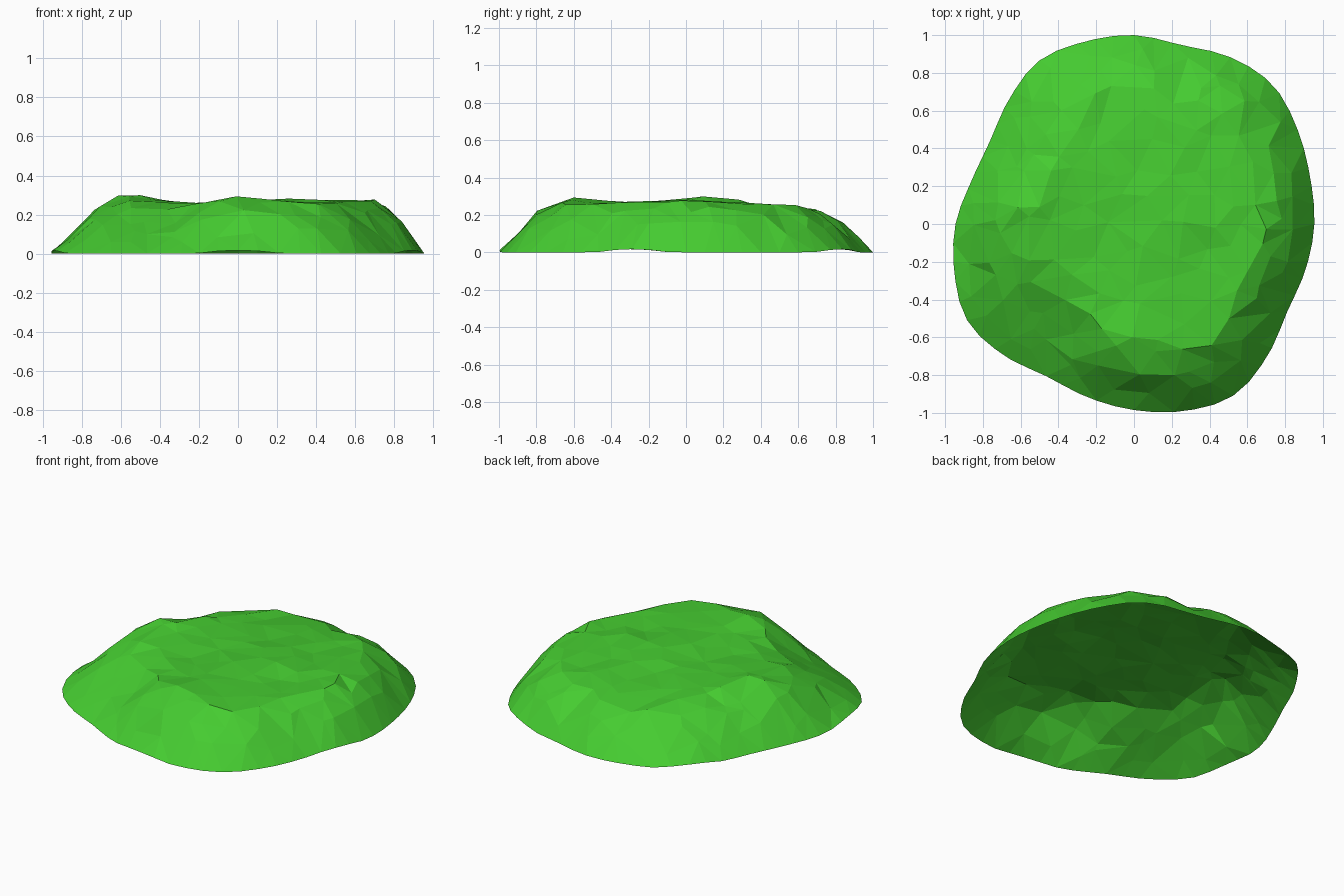
import bpy
import math
import random
from mathutils import Vector, geometry

random.seed(4)

if "Cube" in bpy.data.objects:
    bpy.data.objects.remove(bpy.data.objects["Cube"], do_unlink=True)

# Rim radius every 15 degrees, counter-clockwise from +x
RIM = [.955, .965, 1, 1.04, 1.02, .98, 1, 1, 1, .935, .88, .89,
       .945, .985, 1.02, .98, .93, .95, .985, 1.025, 1.05, .995, .935, .94]
# Every 45 degrees: where the slope meets the plateau, as a fraction of the
# radius, the height there, and the share of it reached halfway up the slope
BRINK = [.76, .74, .74, .66, .66, .54, .6, .74]
BRINK_HEIGHT = [.265, .25, .22, .255, .27, .245, .27, .26]
MIDWAY = [.64, .64, .68, .54, .7, .52, .78, .54]
CENTRE_HEIGHT = .258
# Rises and hollows: x, y, spread, height
LUMPS = [(-.55, .12, .22, .032), (-.08, -.62, .16, .024), (.15, .05, .22, .022),
         (.62, .1, .15, .015), (-.04, -.77, .1, .025), (-.42, -.58, .13, -.045)]


def around(values, angle):
    """Smooth cyclic interpolation of values spread evenly round a circle."""
    n = len(values)
    s = (angle / math.tau % 1) * n
    i = int(s)
    f = s - i
    a, b, c, d = (values[(i + k) % n] for k in (-1, 0, 1, 2))
    return b + f / 2 * (c - a + f * (2*a - 5*b + 4*c - d + f * (3*(b - c) + d - a)))


def height(x, y):
    angle = math.atan2(y, x)
    t = math.hypot(x, y) / around(RIM, angle)
    brink = around(BRINK, angle)
    top = around(BRINK_HEIGHT, angle)
    mid = around(MIDWAY, angle)
    s = max(0, (1 - t) / (1 - brink))
    lumps = sum(h * math.exp(-((x - cx)**2 + (y - cy)**2) / w**2)
                for cx, cy, w, h in LUMPS)
    if s >= 1:
        return CENTRE_HEIGHT + (top - CENTRE_HEIGHT) * (t / brink)**2 + lumps
    slope = 2 * s * mid if s < .5 else mid + (2 * s - 1) * (1 - mid)
    return top * slope + lumps * s


# Scatter points on uneven rings, with a clean outer rim
points = []
rim_count = 60
for i in range(rim_count):
    a = math.tau * i / rim_count
    points.append(Vector((math.cos(a), math.sin(a))) * around(RIM, a))
for t, count in [(.91, 34), (.81, 32), (.71, 30), (.59, 24), (.45, 18), (.3, 12), (.14, 6)]:
    for i in range(count):
        a = math.tau * (i + random.uniform(-.35, .35)) / count
        r = around(RIM, a) * (t + random.uniform(-.035, .035))
        points.append(Vector((math.cos(a), math.sin(a))) * r)

rim_edges = [(i, (i + 1) % rim_count) for i in range(rim_count)]
flat, _, faces, *_ = geometry.delaunay_2d_cdt(points, rim_edges, [], 1, 1e-5)

# Raise the sheet into an open mound with a rough surface and a wavy rim
verts = []
for p in flat:
    z = height(p.x, p.y)
    if z > .01:
        z += random.uniform(-.009, .009)
    else:
        wave = math.cos(5 * (math.atan2(p.y, p.x) + math.radians(18)))
        z = max(0, .03 * wave - .013)
    verts.append((p.x, p.y, z))

mesh = bpy.data.meshes.new("grass_mound")
mesh.from_pydata(verts, [], faces)
mound = bpy.data.objects.new("grass_mound", mesh)
bpy.context.collection.objects.link(mound)

# Bright grass green
green = bpy.data.materials.new("grass green")
green.use_nodes = True
colour = (.06, .6, .03, 1)
green.diffuse_color = colour
green.node_tree.nodes["Principled BSDF"].inputs["Base Color"].default_value = colour
mesh.materials.append(green)
